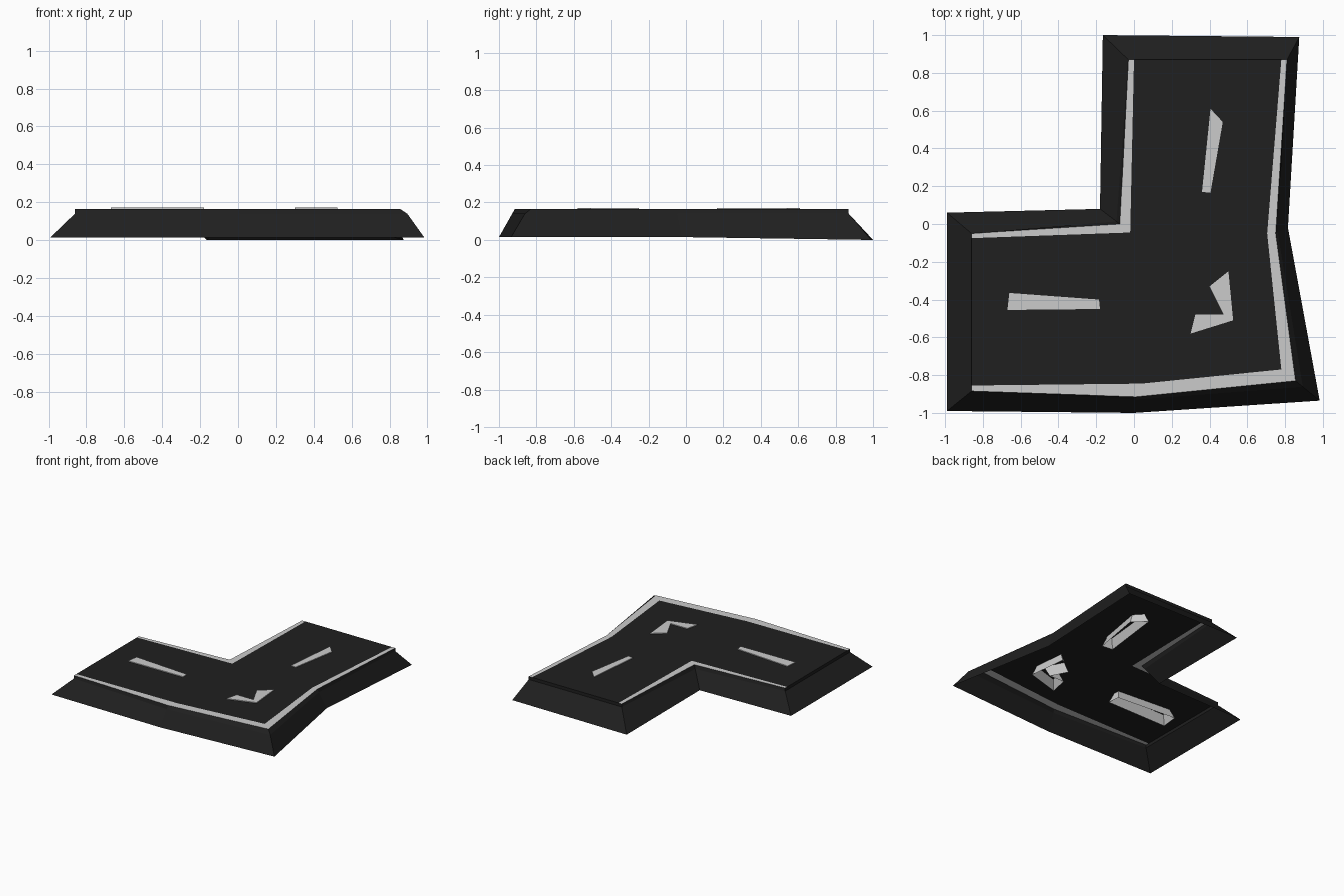
import bpy
from mathutils import Vector

if "Cube" in bpy.data.objects:
    bpy.data.objects.remove(bpy.data.objects["Cube"])

TOP, LIP = 0.165, 0.14

asphalt = bpy.data.materials.new("asphalt")
asphalt.diffuse_color = (0.014, 0.014, 0.014, 1)
asphalt.use_nodes = True
asphalt.node_tree.nodes["Principled BSDF"].inputs["Base Color"].default_value = asphalt.diffuse_color


def make(name, verts, faces, mat=None):
    me = bpy.data.meshes.new(name)
    me.from_pydata(verts, [], faces)
    ob = bpy.data.objects.new(name, me)
    bpy.context.collection.objects.link(ob)
    if mat:
        me.materials.append(mat)
    return ob


def at(points, z):
    return [(x, y, z) for x, y in points]


def bands(n, rings, closed=True):
    """Quads joining successive rings of n points."""
    return [(r * n + i, (r + 1) * n + i, (r + 1) * n + (i + 1) % n, r * n + (i + 1) % n)
            for r in range(rings - 1) for i in range(n if closed else n - 1)]


def offset(points, d):
    """Mitred outward offset of a clockwise outline."""
    out = []
    n = len(points)
    for i in range(n):
        p, a, b = Vector(points[i]), Vector(points[i - 1]), Vector(points[(i + 1) % n])
        u, v = (p - a).normalized(), (b - p).normalized()
        n1, n2 = Vector((-u.y, u.x)), Vector((-v.y, v.x))
        m = p + (n1 + n2) * d / max(1 + n1.dot(n2), 0.6)
        out.append((m.x, m.y))
    return out


# Edge lines, outer and inner side of each painted stripe
outer_long = [(0.81, 0.87), (0.75, -0.05), (0.855, -0.83), (0.01, -0.915), (-0.86, -0.885)]
inner_long = [(0.78, 0.87), (0.705, -0.05), (0.78, -0.77), (0.04, -0.845), (-0.86, -0.855)]
outer_short = [(-0.86, -0.05), (-0.075, 0.0), (-0.03, 0.87)]
inner_short = [(-0.86, -0.075), (-0.02, -0.045), (0.0, 0.87)]

# Road surface
road = inner_long + inner_short
make("road_surface", at(road, TOP), [tuple(range(len(road)))], asphalt)

# Painted edge stripes
for name, a, b in (("long_edge_stripe", outer_long, inner_long),
                   ("short_edge_stripe", outer_short, inner_short)):
    make(name, at(a + b, TOP), bands(len(a), 2, closed=False))

# Sloping skirt: top rim, small lip, ground edge
rim = outer_long + outer_short
foot = [(0.875, 0.99, 0), (0.815, -0.02, 0.015), (0.983, -0.935, 0.015),
        (0.0, -1.0, 0.015), (-0.99, -0.99, 0.015),
        (-0.99, 0.06, 0.015), (-0.18, 0.08, 0.015), (-0.165, 1.0, 0)]
ends = (0, 4, 5, 7)
lip = []
for i, ((x, y), f) in enumerate(zip(rim, foot)):
    t = 0 if i in ends else 0.3 if i == 2 else 0.17
    lip.append((x + t * (f[0] - x), y + t * (f[1] - y), LIP))
make("sloping_skirt", at(rim, TOP) + lip + foot, bands(8, 3), asphalt)

# Centre markings: open-bottomed shells set into the road
markings = {
    "side_dash": [(-0.66, -0.365), (-0.185, -0.40), (-0.18, -0.45), (-0.67, -0.455)],
    "back_dash": [(0.405, 0.61), (0.47, 0.54), (0.405, 0.165), (0.36, 0.17)],
    "corner_dash": [(0.50, -0.25), (0.525, -0.51), (0.30, -0.58),
                    (0.325, -0.48), (0.475, -0.48), (0.40, -0.33)],
}
for name, pts in markings.items():
    n = len(pts)
    verts = at(pts, 0.171) + at(pts, TOP - 0.005) + at(offset(pts, 0.025), 0.09)
    make(name, verts, [tuple(range(n))] + bands(n, 3))
